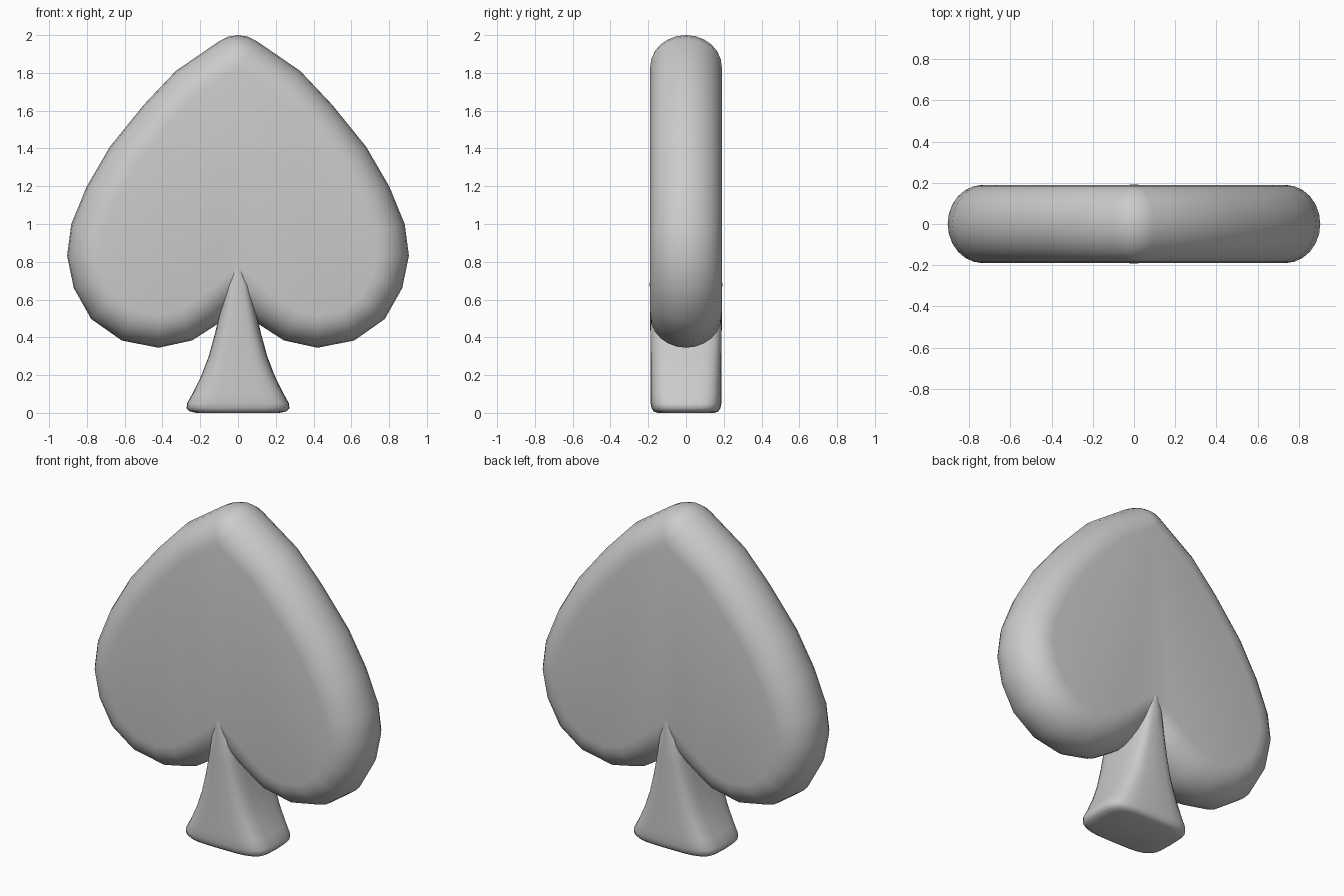
import bpy, bmesh, math
from mathutils import Vector

cube = bpy.data.objects.get("Cube")
if cube:
    bpy.data.objects.remove(cube)

# Plain grey for the whole piece
GREY = (0.6, 0.6, 0.6, 1)
grey = bpy.data.materials.new("plain_grey")
grey.use_nodes = True
grey.diffuse_color = GREY
grey.node_tree.nodes["Principled BSDF"].inputs["Base Color"].default_value = GREY


def loft(name, rings, angle):
    """Skin a list of equally long closed rings and cap both ends."""
    bm = bmesh.new()
    loops = [[bm.verts.new(p) for p in ring] for ring in rings]
    n = len(loops[0])
    for a, b in zip(loops, loops[1:]):
        for i in range(n):
            j = (i + 1) % n
            bm.faces.new((a[i], a[j], b[j], b[i]))
    caps = [bm.faces.new(loops[0]), bm.faces.new(loops[-1])]
    bmesh.ops.triangulate(bm, faces=caps)
    bmesh.ops.remove_doubles(bm, verts=bm.verts, dist=0.0005)
    bmesh.ops.recalc_face_normals(bm, faces=bm.faces)
    mesh = bpy.data.meshes.new(name)
    bm.to_mesh(mesh)
    bm.free()
    mesh.materials.append(grey)
    obj = bpy.data.objects.new(name, mesh)
    bpy.context.collection.objects.link(obj)
    bpy.ops.object.select_all(action='DESELECT')
    obj.select_set(True)
    bpy.context.view_layer.objects.active = obj
    bpy.ops.object.shade_smooth_by_angle(angle=math.radians(angle))
    return obj


# Leaf: half outline of the flat face, from the tip to the cleft
RIM, DEPTH = 0.17, 0.19
flat = [Vector(p) for p in (
    (0, 1.83), (0.22, 1.68), (0.37, 1.52), (0.54, 1.31), (0.65, 1.12),
    (0.72, 0.95), (0.735, 0.84), (0.71, 0.72), (0.65, 0.61), (0.55, 0.54),
    (0.42, 0.515), (0.31, 0.54), (0.22, 0.6), (0.1, 0.69), (0, 0.78))]

# Pair each outline point with its outward direction; the tip gets a fan
half = [(flat[0], Vector((math.sin(a), math.cos(a)))) for a in (0, 0.3, 0.6)]
for i in range(1, len(flat)):
    along = flat[min(i + 1, len(flat) - 1)] - flat[i - 1]
    half.append((flat[i], Vector((-along.y, along.x)).normalized()))


def leaf_ring(t):
    """Outline swept around the rounded rim, t from -90 to 90 degrees."""
    grow, y = RIM * math.cos(t), DEPTH * math.sin(t)
    side = []
    for p, d in half:
        q = p + d * grow
        side.append((max(q.x, 0), y, q.y))
    return side + [(-x, y, z) for x, y, z in side[-2:0:-1]]


STEPS = 12
leaf = loft("leaf", [leaf_ring(math.pi * (k / STEPS - 0.5))
                     for k in range(STEPS + 1)], 60)


# Stem: flared column with a rounded-rectangle section
def stem_ring(z, w, d, n=32):
    ring = []
    for k in range(n):
        a = 2 * math.pi * k / n
        c, s = math.cos(a), math.sin(a)
        ring.append((math.copysign(abs(c) ** 0.5, c) * w,
                     math.copysign(abs(s) ** 0.5, s) * d, z))
    return ring


stem_profile = [
    (0, 0.22, 0.15), (0.008, 0.255, 0.172), (0.025, 0.272, 0.182),
    (0.05, 0.27, 0.187), (0.1, 0.242, 0.188), (0.2, 0.193, 0.188),
    (0.3, 0.155, 0.188), (0.42, 0.122, 0.189), (0.55, 0.092, 0.191),
    (0.68, 0.066, 0.192), (0.78, 0.012, 0.191)]
stem = loft("stem", [stem_ring(*row) for row in stem_profile], 60)
